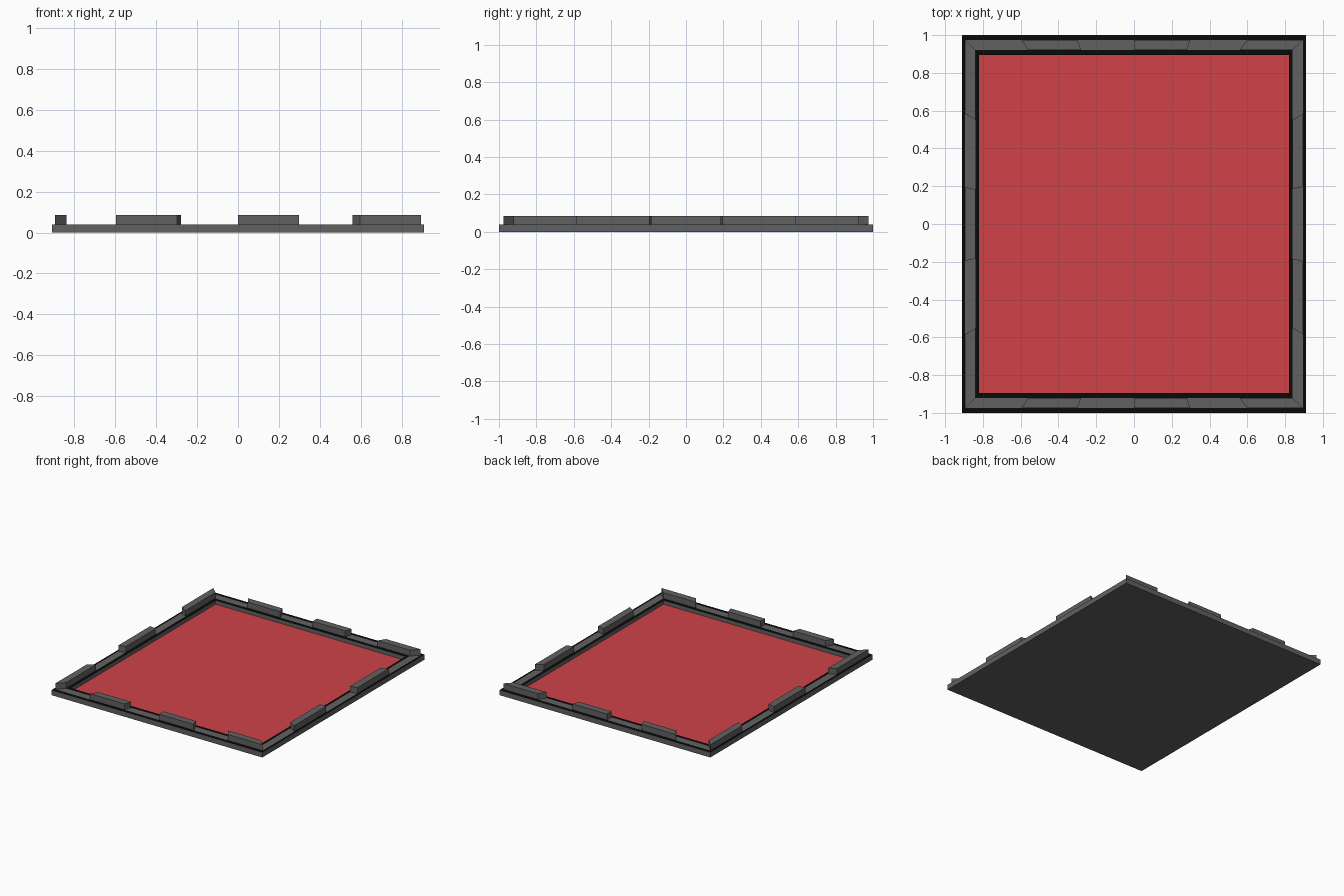
import bpy, bmesh

if "Cube" in bpy.data.objects:
    bpy.data.objects.remove(bpy.data.objects["Cube"])

OUTER = (0.91, 1.0)        # slab edge
RING_OUT = (0.895, 0.975)  # grey walkway, outside
RING_IN = (0.84, 0.92)     # grey walkway, inside
PANEL = (0.82, 0.895)      # recessed red field
Z_RIM, Z_BLOCK, Z_PANEL = 0.04, 0.086, 0.01


def material(name, rgb):
    m = bpy.data.materials.new(name)
    m.diffuse_color = (*rgb, 1)
    m.use_nodes = True
    m.node_tree.nodes["Principled BSDF"].inputs["Base Color"].default_value = m.diffuse_color
    return m


GREY = material("dark_grey", (0.12, 0.12, 0.12))
BLACK = material("black", (0.003, 0.003, 0.003))
RED = material("red", (0.62, 0.055, 0.065))


def finish(name, bm, mats):
    bmesh.ops.recalc_face_normals(bm, faces=bm.faces)
    mesh = bpy.data.meshes.new(name)
    bm.to_mesh(mesh)
    bm.free()
    for m in mats:
        mesh.materials.append(m)
    ob = bpy.data.objects.new(name, mesh)
    bpy.context.collection.objects.link(ob)
    return ob


def corners(half):
    x, y = half
    return [(-x, -y), (x, -y), (x, y), (-x, y)]


# Tray: nested rectangles joined into bands, closed by the floor and underside
bm = bmesh.new()
levels = [(OUTER, 0), (OUTER, Z_RIM), (RING_OUT, Z_RIM), (RING_IN, Z_RIM),
          (PANEL, Z_RIM), (PANEL, Z_PANEL)]
band_mats = [0, 1, 0, 1, 0]
loops = [[bm.verts.new((x, y, z)) for x, y in corners(h)] for h, z in levels]
for a, b, mat in zip(loops, loops[1:], band_mats):
    for i in range(4):
        j = (i + 1) % 4
        bm.faces.new((a[i], a[j], b[j], b[i])).material_index = mat
bm.faces.new(loops[0]).material_index = 0
bm.faces.new(loops[-1]).material_index = 2
finish("tray", bm, [GREY, BLACK, RED])


# Raised blocks: every second segment around the walkway, with radial ends
def along(half, side, t):
    c = corners(half)
    (x0, y0), (x1, y1) = c[side], c[(side + 1) % 4]
    return x0 + (x1 - x0) * t, y0 + (y1 - y0) * t


k = 0
for side, count in enumerate((6, 5, 6, 5)):
    for i in range(count):
        if k % 2 == 1:
            t0, t1 = i / count, (i + 1) / count
            outline = [along(RING_OUT, side, t0), along(RING_OUT, side, t1),
                       along(RING_IN, side, t1), along(RING_IN, side, t0)]
            bm = bmesh.new()
            low = [bm.verts.new((x, y, Z_RIM)) for x, y in outline]
            top = [bm.verts.new((x, y, Z_BLOCK)) for x, y in outline]
            bm.faces.new(top)
            bm.faces.new(low[::-1])
            for a in range(4):
                b = (a + 1) % 4
                bm.faces.new((low[a], low[b], top[b], top[a]))
            finish(f"raised_block_{k // 2 + 1}", bm, [GREY])
        k += 1
